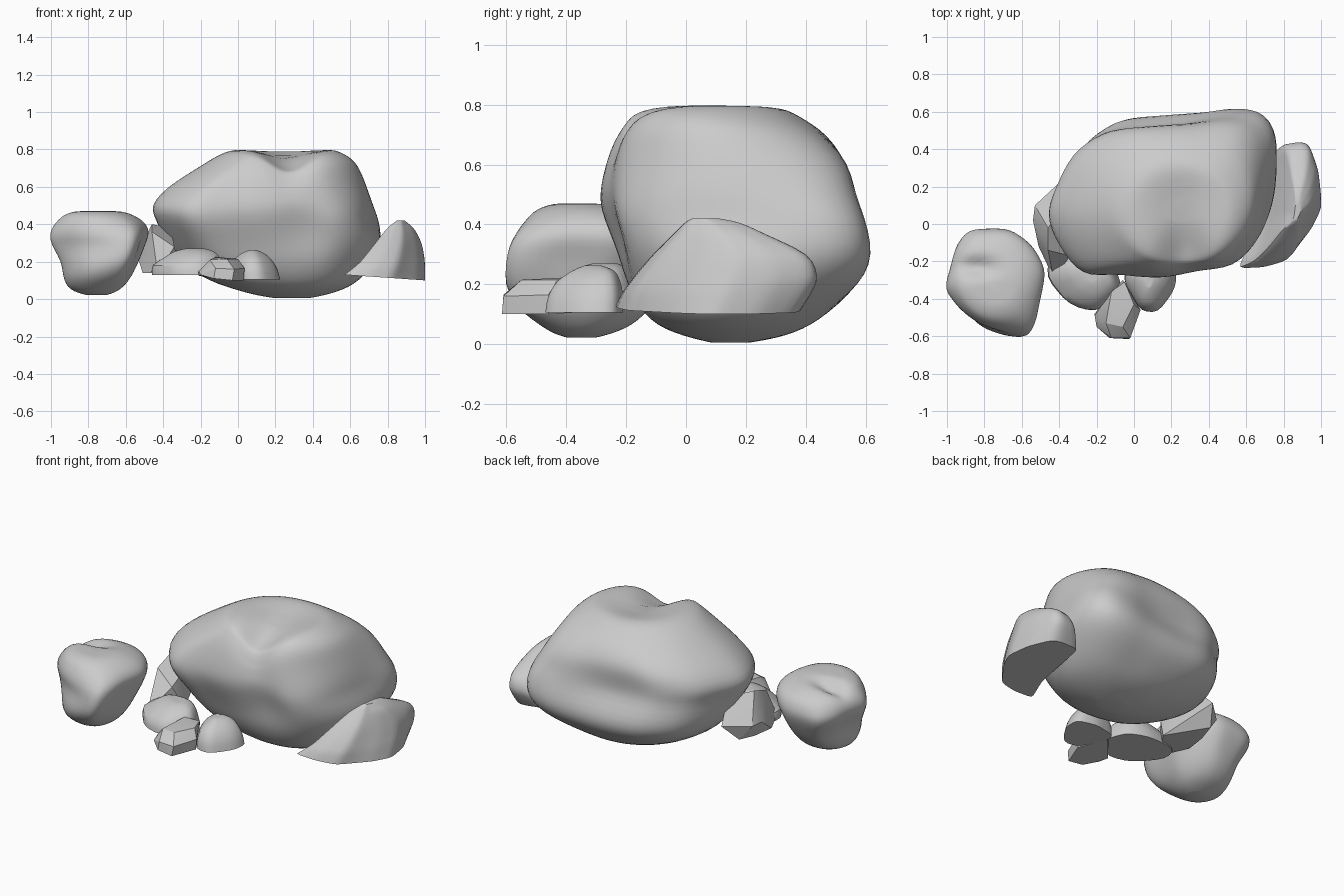
import bpy, bmesh, math
from mathutils import Vector

if "Cube" in bpy.data.objects:
    bpy.data.objects.remove(bpy.data.objects["Cube"])


def finish(bm, name, angle):
    bmesh.ops.recalc_face_normals(bm, faces=bm.faces)
    me = bpy.data.meshes.new(name)
    bm.to_mesh(me)
    bm.free()
    ob = bpy.data.objects.new(name, me)
    bpy.context.collection.objects.link(ob)
    bpy.ops.object.select_all(action='DESELECT')
    ob.select_set(True)
    bpy.context.view_layer.objects.active = ob
    bpy.ops.object.shade_smooth_by_angle(angle=math.radians(angle))
    return ob


def normalise(pts):
    lo = [min(p[a] for p in pts) for a in (0, 1)]
    hi = [max(p[a] for p in pts) for a in (0, 1)]
    return [Vector([(p[a] - lo[a]) / (hi[a] - lo[a]) for a in (0, 1)]) for p in pts]


def resample(pts, n):
    # even spacing around a closed outline, lightly smoothed
    pts = [Vector(p) for p in pts]
    seg = [(pts[i], pts[(i + 1) % len(pts)]) for i in range(len(pts))]
    total = sum((b - a).length for a, b in seg)
    out = []
    for k in range(n):
        d = total * k / n
        for a, b in seg:
            l = (b - a).length
            if d <= l:
                out.append(a.lerp(b, d / l))
                break
            d -= l
    return normalise([(out[i - 1] + 2 * out[i] + out[(i + 1) % n]) / 4 for i in range(n)])


def rounded(uv, k):
    # blend the outline towards an ellipse
    c = Vector((.5, .5))
    return normalise([p.lerp(c + (p - c).normalized() * .5, k) for p in uv])


def refine(rows, steps):
    # Catmull-Rom through the profile rows
    out = []
    for i in range(len(rows) - 1):
        p = [rows[max(i - 1, 0)], rows[i], rows[i + 1], rows[min(i + 2, len(rows) - 1)]]
        for s in range(steps):
            t = s / steps
            out.append([b + t / 2 * (c - a + t * (2*a - 5*b + 4*c - d + t * (3*(b - c) + d - a)))
                        for a, b, c, d in zip(*p)])
    return out + [list(rows[-1])]


def rock(name, outline, rows, n=56, steps=3, dent=None, angle=50, mid=None, smooth=0):
    # rows: z, xmin, xmax, ymin, ymax; the plan outline is fitted to each row
    bm = bmesh.new()
    uv = resample(outline, n)
    levels = refine(rows, steps)
    z0, z1 = rows[0][0], rows[-1][0]

    def shrink(r, k):
        cx, cy = (r[1] + r[2]) / 2, (r[3] + r[4]) / 2
        return [r[0], cx + (r[1] - cx) * k, cx + (r[2] - cx) * k,
                cy + (r[3] - cy) * k, cy + (r[4] - cy) * k]
    levels += [shrink(rows[-1], k) for k in (.8, .6, .4, .2)]
    rings = []
    for r in levels:
        ring = uv
        if mid:
            t = (r[0] - mid) / ((z1 - mid) if r[0] > mid else (mid - z0))
            ring = rounded(uv, min(.9, abs(t)))
        rings.append([bm.verts.new((r[1] + u * (r[2] - r[1]), r[3] + v * (r[4] - r[3]), r[0]))
                      for u, v in ring])
    for a, b in zip(rings, rings[1:]):
        for i in range(n):
            j = (i + 1) % n
            bm.faces.new((a[i], a[j], b[j], b[i]))
    bm.faces.new(rings[0])
    bm.faces.new(rings[-1])
    for _ in range(smooth):
        bmesh.ops.smooth_vert(bm, verts=bm.verts, factor=.5, use_axis_x=True,
                              use_axis_y=True, use_axis_z=True)
    if dent:
        for v in bm.verts:
            dent(v.co)
    return finish(bm, name, angle)


def chip(name, pts, angle=25):
    bm = bmesh.new()
    for p in pts:
        bm.verts.new(p)
    res = bmesh.ops.convex_hull(bm, input=bm.verts)
    bmesh.ops.delete(bm, geom=list({g for g in res['geom_interior'] + res['geom_unused']
                                    if isinstance(g, bmesh.types.BMVert)}), context='VERTS')
    return finish(bm, name, angle)


def bump(a, ca, sa, b, cb, sb):
    return math.exp(-((a - ca) / sa) ** 2 - ((b - cb) / sb) ** 2)


# Main boulder, with a notch in the top and a hollow in the front
def boulder_dent(c):
    if c.z > .5:
        k = min((c.z - .5) / .2, 1)
        c.z -= k * (.1 * bump(c.x, .27, .13, c.y, -.18, .17) + .035 * bump(c.x, .25, .16, c.y, .1, .17))
    if c.y < .1:
        c.y += .05 * bump(c.x, .38, .17, c.z, .42, .16)


rock("main_boulder",
     [(-.46, .1), (-.3, .42), (-.12, .535), (.1, .53), (.3, .56), (.53, .625), (.7, .62),
      (.77, .51), (.765, .4), (.72, .1), (.66, -.08), (.56, -.2), (.48, -.25), (.2, -.25),
      (0, -.235), (-.1, -.22), (-.22, -.25), (-.3, -.22), (-.42, -.03)],
     [(.002, .22, .36, .1, .19), (.02, .1, .46, .02, .3), (.05, -.01, .56, -.07, .39),
      (.1, -.16, .65, -.14, .47), (.2, -.32, .73, -.2, .58), (.3, -.39, .77, -.235, .625),
      (.42, -.445, .755, -.285, .6), (.5, -.47, .725, -.295, .57), (.6, -.38, .69, -.275, .545),
      (.7, -.22, .65, -.25, .47), (.75, -.14, .61, -.225, .4), (.787, -.07, .55, -.2, .34),
      (.803, 0, .5, -.12, .28)], n=72, dent=boulder_dent, mid=.42, smooth=5)


# Left rock, with a groove running in from its left side
def groove(c):
    if c.z > .33:
        k = min((c.z - .33) / .1, 1)
        c.z -= k * .05 * bump(c.x, -.84, .11, c.y, -.23, .05)


rock("left_rock",
     [(-1, -.35), (-.96, -.25), (-.94, -.12), (-.88, -.035), (-.66, -.035), (-.55, -.12),
      (-.48, -.25), (-.52, -.4), (-.52, -.52), (-.55, -.6), (-.65, -.585), (-.8, -.52), (-.9, -.45)],
     [(.02, -.8, -.71, -.39, -.31), (.035, -.86, -.66, -.44, -.25), (.065, -.91, -.615, -.49, -.18),
      (.12, -.935, -.57, -.56, -.12), (.2, -.95, -.53, -.605, -.07), (.3, -1.005, -.49, -.6, -.025),
      (.36, -1.005, -.475, -.575, -.03), (.41, -.975, -.5, -.54, -.06), (.45, -.93, -.56, -.5, -.14),
      (.47, -.87, -.63, -.44, -.23)], dent=groove, mid=.28, smooth=3)


# Right leaning slab, flat underneath
def slab_tilt(c):
    if c.z < .2:
        c.z += .03 * max(0, (1 - c.x) / .43) * (.2 - c.z) / .1


rock("right_slab",
     [(.57, -.235), (.7, -.23), (.82, -.19), (.95, 0), (1, .12), (.98, .28), (.92, .42),
      (.87, .44), (.73, .42), (.69, .2), (.65, -.03)],
     [(.1, .57, 1, -.235, .38), (.17, .63, 1, -.21, .42), (.23, .68, .995, -.17, .437),
      (.3, .735, .98, -.11, .4), (.37, .79, .945, -.04, .26), (.405, .83, .91, -.005, .18),
      (.42, .85, .89, .02, .11)], dent=slab_tilt, angle=40)

# Wedge at the boulder's left side
chip("side_wedge",
     [(-.54, .02, .24), (-.53, .1, .24), (-.4, .22, .25), (-.46, .13, .15), (-.46, -.02, .4),
      (-.36, .1, .38), (-.51, -.12, .14), (-.43, -.29, .14), (-.46, -.14, .36),
      (-.34, -.17, .28), (-.3, -.1, .14), (-.49, .02, .14)])

# Low stone in front
rock("front_stone",
     [(-.46, -.28), (-.44, -.17), (-.25, -.15), (-.12, -.2), (-.07, -.36), (-.2, -.46),
      (-.3, -.44), (-.36, -.41)],
     [(.13, -.46, -.07, -.46, -.15), (.18, -.455, -.08, -.45, -.16), (.225, -.39, -.1, -.41, -.18),
      (.255, -.34, -.13, -.36, -.2), (.27, -.28, -.18, -.31, -.23)], n=24, steps=2, angle=30)

# Faceted chip in front
chip("front_chip",
     [(-.21, -.48, .125), (-.2, -.55, .13), (-.13, -.61, .11), (-.03, -.615, .1), (.03, -.46, .1),
      (-.06, -.3, .11), (-.21, -.49, .15), (-.12, -.61, .165), (-.02, -.61, .16), (.035, -.46, .165),
      (-.15, -.53, .21), (-.06, -.55, .215), (0, -.43, .215), (-.12, -.36, .225), (-.05, -.31, .2)])

# Domed stone in front
rock("domed_stone",
     [(-.05, -.3), (-.04, -.24), (.1, -.21), (.22, -.24), (.22, -.33), (.18, -.4), (.12, -.47),
      (.04, -.46), (-.02, -.37)],
     [(.105, -.05, .225, -.47, -.21), (.16, -.045, .21, -.46, -.21), (.21, -.02, .18, -.43, -.22),
      (.245, .02, .14, -.38, -.24), (.262, .06, .1, -.34, -.28)], n=28, steps=3, angle=40)
